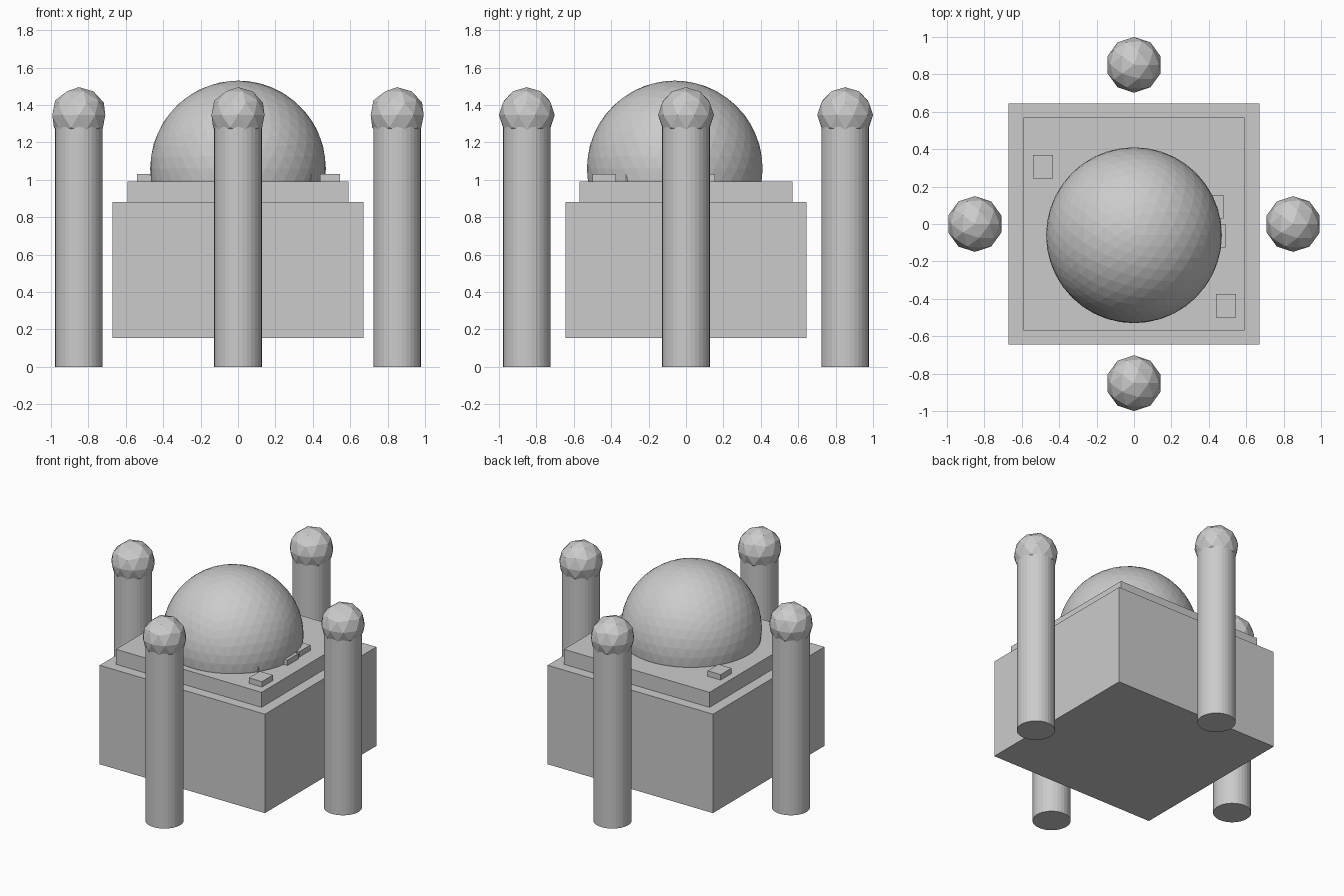
import bpy

if "Cube" in bpy.data.objects:
    bpy.data.objects.remove(bpy.data.objects["Cube"])


def box(name, x0, x1, y0, y1, z0, z1):
    bpy.ops.mesh.primitive_cube_add(
        size=1, location=((x0 + x1) / 2, (y0 + y1) / 2, (z0 + z1) / 2))
    ob = bpy.context.object
    ob.name = name
    ob.scale = (x1 - x0, y1 - y0, z1 - z0)
    bpy.ops.object.transform_apply(location=False, rotation=False, scale=True)
    return ob


def ball(name, radius, loc, subdivisions):
    bpy.ops.mesh.primitive_ico_sphere_add(
        subdivisions=subdivisions, radius=radius, location=loc)
    bpy.context.object.name = name


# Main block and the stepped roof slab
box("main_block", -0.67, 0.67, -0.645, 0.645, 0.155, 0.88)
box("roof_slab", -0.59, 0.59, -0.57, 0.57, 0.88, 0.99)

# Faceted dome, set slightly toward the front
ball("dome", 0.47, (0, -0.06, 1.06), 4)

# Small roof tiles, some partly under the dome
tiles = [(-0.487, 0.307), (0.492, -0.438), (0.425, 0.092),
         (0.437, -0.062), (0.337, -0.258)]
for i, (x, y) in enumerate(tiles):
    box(f"roof_tile_{i + 1}", x - 0.053, x + 0.053,
        y - 0.063, y + 0.063, 0.985, 1.03)

# Four round pillars topped with low-poly balls
D = 0.851
for side, x, y in (("front", 0, -D), ("back", 0, D),
                   ("left", -D, 0), ("right", D, 0)):
    bpy.ops.mesh.primitive_cylinder_add(
        vertices=32, radius=0.127, depth=1.285, location=(x, y, 1.285 / 2))
    bpy.context.object.name = f"{side}_pillar"
    ball(f"{side}_pillar_ball", 0.149, (x, y, 1.346), 2)
